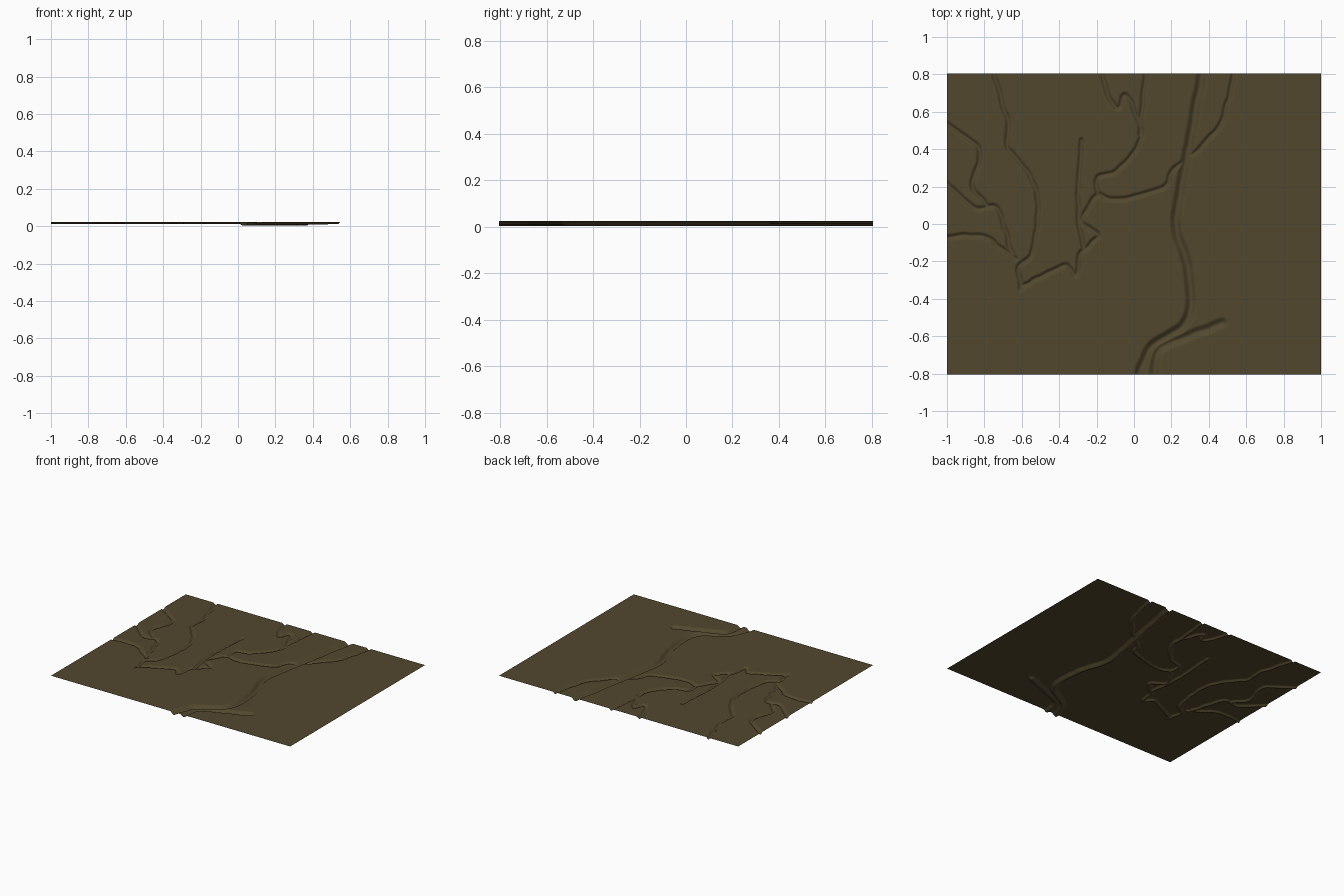
import bpy, math
from mathutils import Vector, noise

if "Cube" in bpy.data.objects:
    bpy.data.objects.remove(bpy.data.objects["Cube"])

# Terrain sheet: a fine grid with river channels pressed into it
NX, NY = 400, 320
W, H, TOP = 1.0, 0.805, 0.025
DX, DY = 2 * W / NX, 2 * H / NY
cut = [[0.0] * (NX + 1) for _ in range(NY + 1)]


def smooth(points, wobble, steps=12):
    """Catmull-Rom curve through the points, with a small natural meander."""
    p = [Vector((*q, 0)) for q in [points[0]] + points + [points[-1]]]
    out = []
    for i in range(1, len(p) - 2):
        a, b, c, d = p[i - 1:i + 3]
        for s in range(steps):
            t = s / steps
            q = .5 * (2 * b + (c - a) * t + (2 * a - 5 * b + 4 * c - d) * t * t
                      + (3 * b - a - 3 * c + d) * t ** 3)
            out.append(q + noise.noise_vector(q * 14) * wobble)
    return out


def carve(a, b, half, depth):
    """Press a rounded groove along one segment."""
    i0 = max(0, int((min(a.x, b.x) - half + W) / DX))
    i1 = min(NX, int((max(a.x, b.x) + half + W) / DX) + 1)
    j0 = max(0, int((min(a.y, b.y) - half + H) / DY))
    j1 = min(NY, int((max(a.y, b.y) + half + H) / DY) + 1)
    ux, uy = b.x - a.x, b.y - a.y
    length2 = ux * ux + uy * uy or 1e-9
    for j in range(j0, j1 + 1):
        y = j * DY - H - a.y
        for i in range(i0, i1 + 1):
            x = i * DX - W - a.x
            t = min(1, max(0, (x * ux + y * uy) / length2))
            d = math.hypot(x - t * ux, y - t * uy) / half
            if d < 1:
                cut[j][i] = max(cut[j][i], depth * (.5 + .5 * math.cos(math.pi * d)))


def river(path, half=.02, depth=.013, wobble=.012):
    pts = smooth(path, wobble)
    for a, b in zip(pts, pts[1:]):
        carve(a, b, half, depth)


# Far-left streams
river([(-1.03, .56), (-.83, .40), (-.86, .21), (-.78, .09)])
river([(-1.03, .25), (-.86, .09), (-.73, .08), (-.65, -.17)])
river([(-1.03, -.07), (-.8, -.07), (-.63, -.19)])
# Left stream
river([(-.76, .84), (-.68, .56), (-.67, .41), (-.56, .27), (-.51, .1), (-.55, -.15),
       (-.62, -.24), (-.6, -.36)])
# Winding stream from the left basin to the upper-right edge
river([(-.6, -.34), (-.52, -.29), (-.37, -.22), (-.31, -.27), (-.28, -.15), (-.19, -.06),
       (-.28, .02), (-.19, .16), (-.1, .13), (.16, .2), (.21, .29), (.34, .4), (.47, .56), (.54, .84)])
# Short middle stream
river([(-.28, .45), (-.3, .1), (-.27, -.15)])
# Top loop and its side arm
river([(-.19, .84), (-.1, .62), (-.04, .69), (.03, .52), (.02, .42), (-.09, .28), (-.2, .25), (-.19, .15)])
river([(.07, .84), (.03, .52), (.03, .48)])
# Wide main river and its lower branch
river([(.37, .84), (.28, .35), (.225, 0), (.29, -.24), (.285, -.51), (.09, -.66), (.02, -.84)], .036, .021, .006)
river([(.47, -.53), (.21, -.63), (.12, -.69), (.11, -.84)], .034, .016, .006)

low = TOP - max(map(max, cut))
verts = [(i * DX - W, j * DY - H, TOP - low - cut[j][i] + .003)
         for j in range(NY + 1) for i in range(NX + 1)]
faces = [(k, k + 1, k + NX + 2, k + NX + 1)
         for j in range(NY) for k in range(j * (NX + 1), j * (NX + 1) + NX)]

mesh = bpy.data.meshes.new("river_terrain")
mesh.from_pydata(verts, [], faces)
mesh.shade_smooth()
earth = bpy.data.materials.new("earth_brown")
earth.diffuse_color = (.085, .064, .027, 1)
earth.use_nodes = True
earth.node_tree.nodes["Principled BSDF"].inputs["Base Color"].default_value = earth.diffuse_color
mesh.materials.append(earth)
terrain = bpy.data.objects.new("river_terrain", mesh)
bpy.context.collection.objects.link(terrain)
